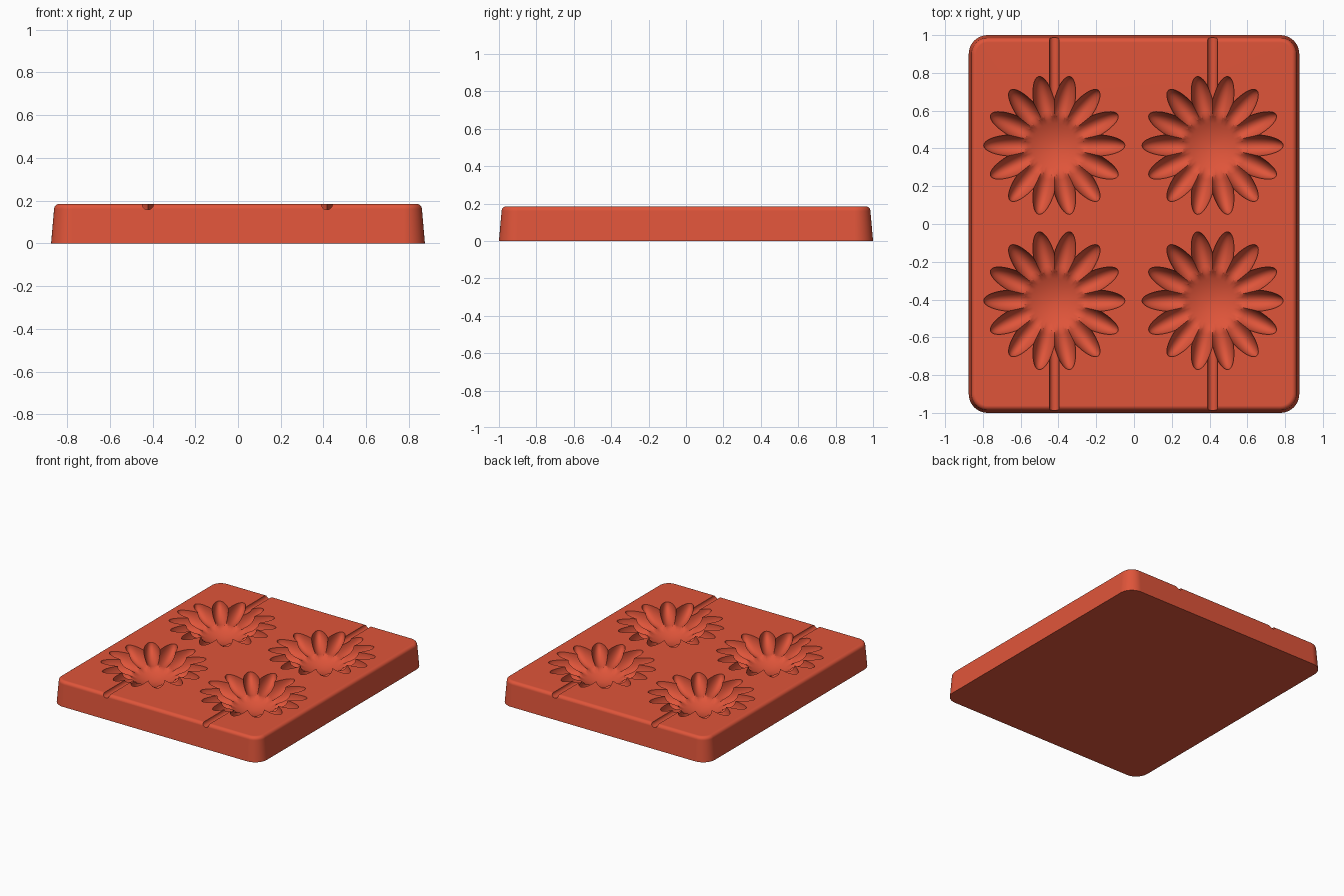
import bpy, bmesh, math
from math import sin, cos, pi, sqrt, radians

cube = bpy.data.objects.get("Cube")
if cube:
    bpy.data.objects.remove(cube, do_unlink=True)

TOP = 0.185            # slab height
PETALS = 14
PETAL_MID, PETAL_LEN, PETAL_WID = 0.2, 0.174, 0.058
DISC = 0.14            # radius of the flower's round centre
DISC_DEPTH = 0.1

red = bpy.data.materials.new("terracotta red")
red.use_nodes = True
red.diffuse_color = (0.74, 0.09, 0.042, 1)
red.node_tree.nodes["Principled BSDF"].inputs["Base Color"].default_value = red.diffuse_color


def make_object(name, bm):
    bmesh.ops.recalc_face_normals(bm, faces=bm.faces)
    mesh = bpy.data.meshes.new(name)
    bm.to_mesh(mesh)
    bm.free()
    mesh.materials.append(red)
    obj = bpy.data.objects.new(name, mesh)
    bpy.context.collection.objects.link(obj)
    return obj


def bridge(bm, a, b):
    for i in range(len(a)):
        j = (i + 1) % len(a)
        bm.faces.new((a[i], a[j], b[j], b[i]))


def fan(bm, ring, centre):
    hub = bm.verts.new(centre)
    for i in range(len(ring)):
        bm.faces.new((ring[i], ring[(i + 1) % len(ring)], hub))


def rounded_ring(bm, inset, z, hx=0.875, hy=1.0, radius=0.1, steps=10):
    ring = []
    r = radius - inset
    for q, (sx, sy) in enumerate([(1, 1), (-1, 1), (-1, -1), (1, -1)]):
        for k in range(steps + 1):
            a = (q + k / steps) * pi / 2
            ring.append(bm.verts.new((sx * (hx - radius) + r * cos(a),
                                      sy * (hy - radius) + r * sin(a), z)))
    return ring


# Tapered slab with rounded corners and a rounded top rim
def make_slab():
    bm = bmesh.new()
    fillet, slope, steps = 0.025, 0.014, 6
    levels = [(0, 0)]
    for k in range(steps + 1):
        a = k / steps * pi / 2
        levels.append((slope + fillet * (1 - cos(a)), TOP - fillet * (1 - sin(a))))
    rings = [rounded_ring(bm, i, z) for i, z in levels]
    for a, b in zip(rings, rings[1:]):
        bridge(bm, a, b)
    bm.faces.new(rings[0])
    bm.faces.new(rings[-1])
    return make_object("mold_slab", bm)


def petal_offset(angle):
    # Angle from the axis of the nearest petal
    step = 2 * pi / PETALS
    return (angle + step / 2) % step - step / 2


def outline(angle):
    # Far crossing of a ray from the centre with the petal ellipse
    p = petal_offset(angle)
    a = (cos(p) / PETAL_LEN) ** 2 + (sin(p) / PETAL_WID) ** 2
    b = cos(p) * PETAL_MID / PETAL_LEN ** 2
    c = (PETAL_MID / PETAL_LEN) ** 2 - 1
    return (b + sqrt(max(b * b - a * c, 0))) / a


def depth(r, angle):
    if r <= DISC:
        return DISC_DEPTH + 0.035 * (1 - (r / DISC) ** 2)
    p = petal_offset(angle)
    u = (r * cos(p) - PETAL_MID) / PETAL_LEN
    v = r * sin(p) / PETAL_WID
    petal = 0.095 * sqrt(max(1 - u * u - v * v, 0))
    cone = DISC_DEPTH * (1 - (r - DISC) / 0.11)
    return max(petal, cone, 0.003)


# Solid flower used to hollow out one cavity
def make_flower(x, y):
    bm = bmesh.new()
    count = PETALS * 16
    angles = [2 * pi * i / count for i in range(count)]
    inner, outer = 6, 16
    rings = []
    for k in range(1, inner + outer + 1):
        ring = []
        for a in angles:
            if k <= inner:
                r = DISC * k / inner
            else:
                r = DISC + (outline(a) - DISC) * sin((k - inner) / outer * pi / 2)
            ring.append(bm.verts.new((x + r * cos(a), y + r * sin(a), TOP - depth(r, a))))
        rings.append(ring)
    rings.append([bm.verts.new((v.co.x, v.co.y, TOP + 0.03)) for v in rings[-1]])
    for a, b in zip(rings, rings[1:]):
        bridge(bm, a, b)
    fan(bm, rings[0], (x, y, TOP - depth(0, 0)))
    fan(bm, rings[-1], (x, y, TOP + 0.03))
    return make_object("flower_cutter", bm)


# Round rod used to cut one stick groove
def make_rod(x, y0, y1, radius=0.026):
    bm = bmesh.new()
    ends = []
    for y in (y0, y1):
        ends.append([bm.verts.new((x + radius * cos(a), y, TOP - 0.002 + radius * sin(a)))
                     for a in [2 * pi * (i + 0.5) / 24 for i in range(24)]])
        bm.faces.new(ends[-1])
    bridge(bm, *ends)
    return make_object("groove_cutter", bm)


def cut(target, cutter):
    cutter.hide_render = True
    mod = target.modifiers.new("cut", "BOOLEAN")
    mod.operation = "DIFFERENCE"
    mod.solver = "EXACT"
    mod.object = cutter
    bpy.context.view_layer.objects.active = target
    bpy.ops.object.modifier_apply(modifier=mod.name)
    bpy.data.objects.remove(cutter, do_unlink=True)


slab = make_slab()
for x in (-0.422, 0.416):
    for y, side in ((0.416, 1), (-0.406, -1)):
        cut(slab, make_flower(x, y))
        cut(slab, make_rod(x, y + side * 0.21, side * 1.05))

# Smooth shading with crisp cavity rims
bpy.ops.object.select_all(action="DESELECT")
slab.select_set(True)
bpy.context.view_layer.objects.active = slab
bpy.ops.object.shade_smooth_by_angle(angle=radians(35))
weighted = slab.modifiers.new("weighted normals", "WEIGHTED_NORMAL")
weighted.keep_sharp = True
